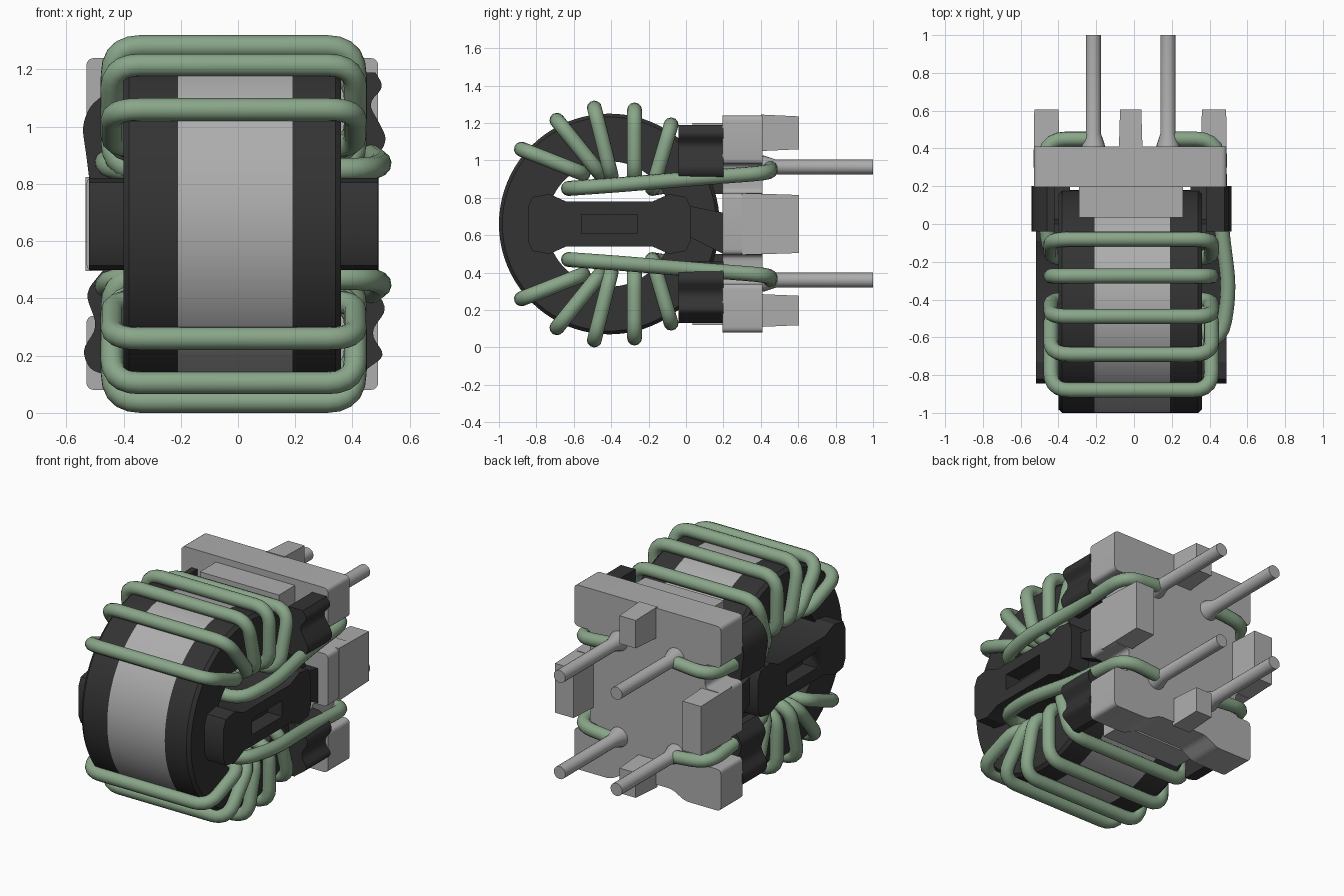
import bpy, bmesh, math
from mathutils import Vector

cube = bpy.data.objects.get("Cube")
if cube:
    bpy.data.objects.remove(cube)

XC, ZC, YC = -0.02, 0.66, -0.41      # centre of the ring core


def material(name, rgb):
    m = bpy.data.materials.new(name)
    m.use_nodes = True
    m.diffuse_color = (*rgb, 1)
    m.node_tree.nodes["Principled BSDF"].inputs["Base Color"].default_value = (*rgb, 1)
    return m


DARK = material("dark plastic", (0.033, 0.033, 0.033))
GREY = material("light grey", (0.42, 0.42, 0.42))
GREEN = material("green enamel", (0.25, 0.38, 0.25))


def finish(name, bm, mats, angle=30):
    bmesh.ops.recalc_face_normals(bm, faces=bm.faces)
    me = bpy.data.meshes.new(name)
    bm.to_mesh(me)
    bm.free()
    for m in mats:
        me.materials.append(m)
    ob = bpy.data.objects.new(name, me)
    bpy.context.collection.objects.link(ob)
    smooth(ob, angle)
    return ob


def smooth(ob, angle=30):
    bpy.ops.object.select_all(action='DESELECT')
    ob.select_set(True)
    bpy.context.view_layer.objects.active = ob
    bpy.ops.object.shade_smooth_by_angle(angle=math.radians(angle))


def rounded(pts, r, closed=True, steps=5):
    """Replace the corners of a path with short arcs."""
    pts = [Vector(p) for p in pts]
    n, out = len(pts), []
    for i, p in enumerate(pts):
        if not closed and i in (0, n - 1):
            out.append(p)
            continue
        a, b = pts[i - 1] - p, pts[(i + 1) % n] - p
        d = min(r, a.length * 0.45, b.length * 0.45)
        s, e = p + a.normalized() * d, p + b.normalized() * d
        for k in range(steps + 1):
            t = k / steps
            out.append(s * (1 - t) ** 2 + p * 2 * t * (1 - t) + e * t * t)
    return out


def prism(name, pts, axis, a, b, mat, taper=1.0):
    """Extrude an outline along x (points are y, z) or y (points are x, z)."""
    bm = bmesh.new()
    pts = [Vector(p) for p in pts]
    mid = sum(pts, Vector((0, 0))) / len(pts)
    rings = []
    for t, s in ((a, 1.0), (b, taper)):
        ring = []
        for p in pts:
            q = mid + (p - mid) * s
            ring.append(bm.verts.new((t, q.x, q.y) if axis == 'x' else (q.x, t, q.y)))
        rings.append(ring)
    n = len(pts)
    bm.faces.new(rings[0])
    bm.faces.new(rings[1])
    for i in range(n):
        j = (i + 1) % n
        bm.faces.new((rings[0][i], rings[0][j], rings[1][j], rings[1][i]))
    return finish(name, bm, [mat])


def rect(x0, x1, z0, z1):
    return [(x0, z0), (x1, z0), (x1, z1), (x0, z1)]


def lathe(name, profile, centre, mats, seg, closed, band=None):
    """Spin (axis position, radius) pairs; the axis is x if closed, else y."""
    bm = bmesh.new()
    rings = []
    for k in range(seg):
        w = 2 * math.pi * k / seg
        c, s = math.cos(w), math.sin(w)
        rings.append([bm.verts.new((t, centre[1] + r * c, centre[2] + r * s) if closed
                                   else (centre[0] + r * c, t, centre[2] + r * s))
                      for t, r in profile])
    n = len(profile)
    for k in range(seg):
        A, B = rings[k], rings[(k + 1) % seg]
        for i in range(n if closed else n - 1):
            j = (i + 1) % n
            f = bm.faces.new((A[i], A[j], B[j], B[i]))
            f.material_index = 1 if i == band else 0
    if not closed:
        for i in (0, n - 1):
            bm.faces.new([r[i] for r in rings])
    return finish(name, bm, mats)


def wire(name, pts, r, closed):
    cu = bpy.data.curves.new(name, 'CURVE')
    cu.dimensions = '3D'
    cu.bevel_depth, cu.bevel_resolution, cu.use_fill_caps = 0.04, 4, True
    path = rounded(pts, r, closed)
    sp = cu.splines.new('POLY')
    sp.points.add(len(path) - 1)
    for q, p in zip(sp.points, path):
        q.co = (*p, 1)
    sp.use_cyclic_u = closed
    cu.materials.append(GREEN)
    ob = bpy.data.objects.new(name, cu)
    bpy.context.collection.objects.link(ob)
    bpy.ops.object.select_all(action='DESELECT')
    ob.select_set(True)
    bpy.context.view_layer.objects.active = ob
    bpy.ops.object.convert(target='MESH')
    smooth(bpy.context.object, 50)


# Ring core: dark cups with a grey band round the middle
lathe("ring_core", [(-0.4, 0.335), (-0.4, 0.572), (-0.38, 0.59), (-0.21, 0.59),
                    (0.19, 0.59), (0.34, 0.59), (0.36, 0.572), (0.36, 0.335)],
      (0, YC, ZC), [DARK, GREY], 80, True, band=3)

# Divider across the hole, with a shallow window in each end
low = [(-0.845, 0.57), (-0.82, 0.515), (-0.73, 0.5), (-0.64, 0.54),
       (-0.18, 0.54), (-0.09, 0.5), (0.0, 0.515), (0.025, 0.57)]
divider = prism("divider", low + [(y, 2 * ZC - z) for y, z in reversed(low)],
                'x', -0.52, 0.49, DARK)
for a, b in ((-0.6, -0.42), (0.39, 0.6)):
    cutter = prism("window_cutter", rect(-0.56, -0.26, 0.61, 0.71), 'x', a, b, DARK)
    cutter.hide_render = True
    mod = divider.modifiers.new("window", 'BOOLEAN')
    mod.operation, mod.object, mod.solver = 'DIFFERENCE', cutter, 'EXACT'
    bpy.context.view_layer.objects.active = divider
    bpy.ops.object.modifier_apply(modifier="window")
    bpy.data.objects.remove(cutter)
for name, a, b in (("left", 0.3, 0.42), ("right", -0.46, -0.34)):
    prism(name + "_divider_foot", [(0.0, 0.6), (0.2, 0.5), (0.2, 0.72), (0.0, 0.76)],
          'x', a, b, DARK)

# Wavy side brackets that join the ring to the base
waves = {
    "upper_left_bracket": (0.38, [(0.42, 0.89), (0.5, 0.91), (0.52, 0.96), (0.49, 1.02),
                                  (0.455, 1.08), (0.51, 1.14), (0.48, 1.19)]),
    "lower_left_bracket": (0.38, [(0.42, 0.13), (0.46, 0.16), (0.515, 0.2), (0.46, 0.28),
                                  (0.52, 0.36), (0.49, 0.42), (0.42, 0.46)]),
    "upper_right_bracket": (-0.42, [(-0.46, 1.12), (-0.52, 1.07), (-0.545, 1.0),
                                    (-0.53, 0.9), (-0.52, 0.82)]),
    "lower_right_bracket": (-0.42, [(-0.45, 0.13), (-0.52, 0.15), (-0.545, 0.22),
                                    (-0.49, 0.3), (-0.535, 0.42), (-0.47, 0.5)]),
}
for name, (inner, pts) in waves.items():
    outline = [(inner, pts[0][1])] + rounded(pts, 0.04, False, 4) + [(inner, pts[-1][1])]
    prism(name, outline, 'y', -0.04, 0.2, DARK)

# Base plate with side notches for the leads and a relief under its lower edge
side = [(0.51, 0.08), (0.51, 0.34), (0.4, 0.34), (0.4, 0.495), (0.51, 0.495)]
side += [(x, 2 * ZC - z) for x, z in reversed(side)]
relief = [(-0.26, 0.08), (-0.17, 0.13), (0.17, 0.13), (0.26, 0.08)]
outline = ([(XC + x, z) for x, z in side] + [(XC - x, z) for x, z in reversed(side)]
           + [(XC + x, z) for x, z in relief])
prism("base_plate", rounded(outline, 0.03, True, 4), 'y', 0.195, 0.41, GREY)

# Cradle blocks between the base plate and the ring
prism("upper_cradle", rect(-0.29, 0.26, 0.97, 1.2), 'y', 0.035, 0.2, GREY)
prism("lower_cradle", rect(-0.29, 0.26, 0.12, 0.35), 'y', 0.035, 0.2, GREY)

# Tapered standoff feet on the back
prism("upper_foot", rect(-0.08, 0.045, 1.05, 1.245), 'y', 0.4, 0.605, GREY, 0.9)
prism("lower_foot", rect(-0.08, 0.045, 0.11, 0.285), 'y', 0.4, 0.605, GREY, 0.9)
prism("left_foot", rect(0.355, 0.492, 0.495, 0.825), 'y', 0.3, 0.605, GREY, 0.94)
prism("right_foot", rect(-0.532, -0.395, 0.495, 0.825), 'y', 0.3, 0.605, GREY, 0.94)

# Pins with flared collars
for level, z in (("upper", 0.965), ("lower", 0.36)):
    for hand, x in (("left", 0.18), ("right", -0.215)):
        lathe(f"{level}_{hand}_pin", [(0.4, 0.062), (0.42, 0.06), (0.48, 0.04), (1.0, 0.04)],
              (x, 0, z), [GREY], 20, False)

# Windings: five turns and two leads, above and mirrored below
turns = [((-0.88, 1.06), (-0.55, 0.93)), ((-0.69, 1.215), (-0.46, 0.93)),
         ((-0.49, 1.28), (-0.4, 0.92)), ((-0.275, 1.27), (-0.275, 0.91)),
         ((-0.08, 1.19), (-0.18, 0.85))]
leads = {
    "left_lead": [(-0.3, -0.62, 0.85), (0.46, -0.63, 0.85), (0.505, -0.35, 0.87),
                  (0.46, 0.0, 0.9), (0.445, 0.45, 0.935), (0.18, 0.45, 0.96)],
    "right_lead": [(0.3, -0.18, 0.85), (-0.45, -0.18, 0.85), (-0.47, 0.1, 0.9),
                   (-0.475, 0.45, 0.935), (-0.215, 0.45, 0.96)],
}
for level, flip in (("upper", 1), ("lower", -1)):
    def place(x, y, z):
        return (x, y, ZC + flip * (z - ZC))
    for i, ((yo, zo), (yi, zi)) in enumerate(turns):
        wire(f"{level}_turn_{i + 1}", [place(-0.44, yo, zo), place(0.41, yo, zo),
                                       place(0.41, yi, zi), place(-0.44, yi, zi)], 0.1, True)
    for name, pts in leads.items():
        wire(f"{level}_{name}", [place(*p) for p in pts], 0.12, False)
